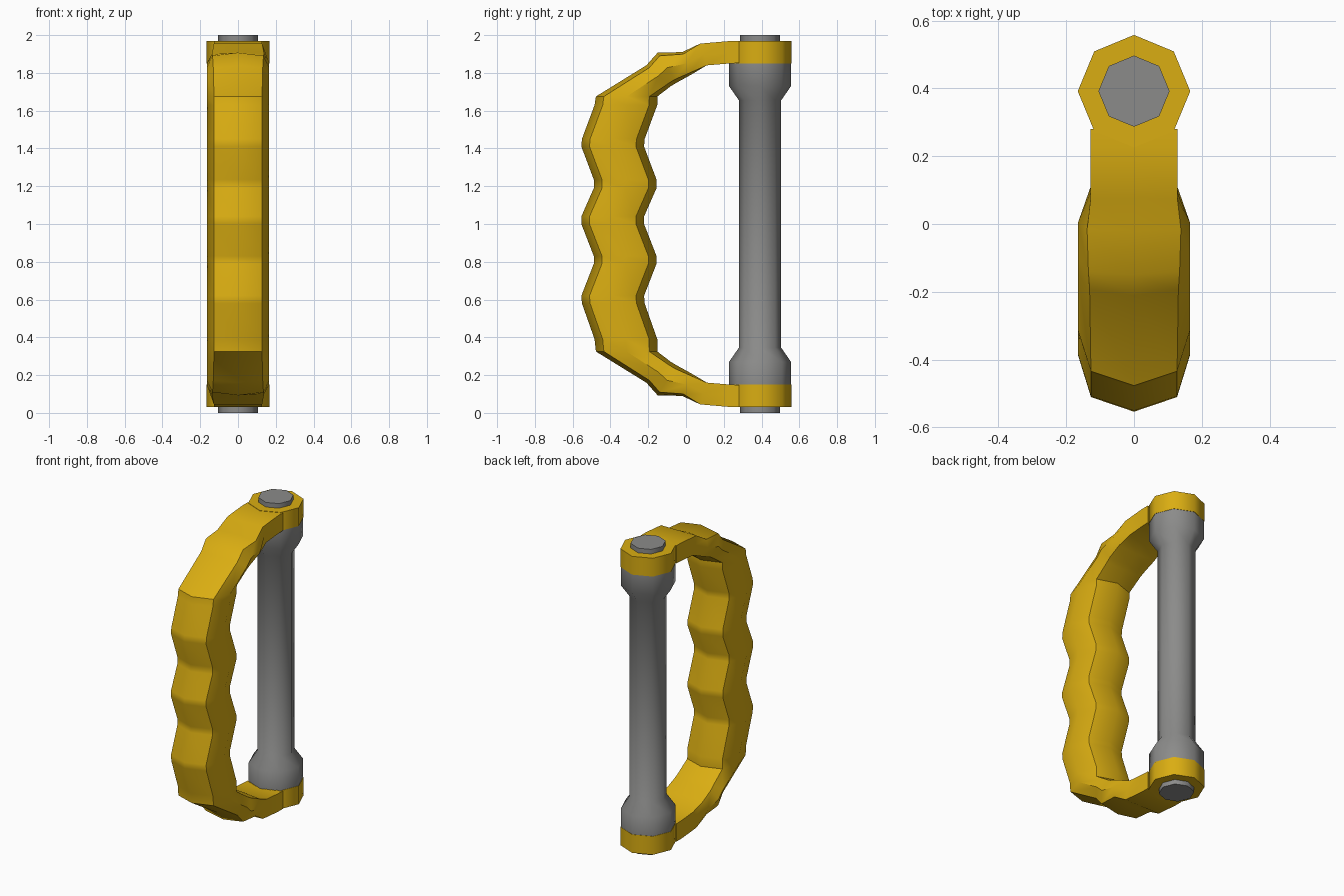
import bpy, bmesh, math

if "Cube" in bpy.data.objects:
    bpy.data.objects.remove(bpy.data.objects["Cube"])

def material(name, col):
    m = bpy.data.materials.new(name)
    m.diffuse_color = (*col, 1)
    m.use_nodes = True
    m.node_tree.nodes["Principled BSDF"].inputs["Base Color"].default_value = m.diffuse_color
    return m

YELLOW = material("yellow plastic", (0.70, 0.42, 0.006))
GREY = material("grey metal", (0.26, 0.26, 0.255))

def skin(name, rings, mat):
    """Join a list of equal-sized vertex rings into a closed tube."""
    bm = bmesh.new()
    vs = [[bm.verts.new(p) for p in r] for r in rings]
    n = len(vs[0])
    for a, b in zip(vs, vs[1:]):
        for i in range(n):
            j = (i + 1) % n
            bm.faces.new((a[i], a[j], b[j], b[i]))
    bm.faces.new(vs[0])
    bm.faces.new(vs[-1])
    bmesh.ops.recalc_face_normals(bm, faces=bm.faces)
    me = bpy.data.meshes.new(name)
    bm.to_mesh(me)
    bm.free()
    me.materials.append(mat)
    ob = bpy.data.objects.new(name, me)
    bpy.context.collection.objects.link(ob)
    bpy.context.view_layer.objects.active = ob
    ob.select_set(True)
    bpy.ops.object.shade_smooth_by_angle(angle=math.radians(48))
    ob.select_set(False)
    return ob

def lathe(name, profile, mat, cy=0.392):
    rings = [[(r * math.sin(k * math.pi / 4), cy + r * math.cos(k * math.pi / 4), z)
              for k in range(8)] for r, z in profile]
    return skin(name, rings, mat)

def section(outer, inner, w, s):
    """Eight-sided section between two side-view points; s = 1 is square."""
    d, x = 0.74 + 0.26 * s, 0.77 + 0.23 * s
    shape = [(1, 0), (d, x), (0, 1), (-d, x), (-1, 0), (-d, -x), (0, -1), (d, -x)]
    return [(w * h,
             (outer[0] + inner[0]) / 2 + (outer[0] - inner[0]) / 2 * c,
             (outer[1] + inner[1]) / 2 + (outer[1] - inner[1]) / 2 * c)
            for c, h in shape]

# arm sections from the rod eyelet to the grip (upper end)
arm = [((0.28, 1.968), (0.28, 1.852), 0.128, 1),
       ((0.225, 1.968), (0.23, 1.85), 0.128, 1),
       ((0.075, 1.955), (0.11, 1.84), 0.128, 1),
       ((-0.02, 1.91), (0.03, 1.792), 0.165, 0.3),
       ((-0.15, 1.907), (-0.05, 1.748), 0.165, 0.2),
       ((-0.21, 1.84), (-0.08, 1.73), 0.165, 0.1),
       ((-0.477, 1.675), (-0.152, 1.675), 0.165, 0)]
top = [section(*a) for a in arm]
bottom = [[(x, y, 2 - z) for x, y, z in r] for r in reversed(top)]
# finger waves: side-view centre and height, octagonal sections
waves = [(-0.318, 1.63), (-0.385, 1.45), (-0.388, 1.41), (-0.322, 1.235),
         (-0.322, 1.19), (-0.388, 1.04), (-0.388, 1.0), (-0.322, 0.83),
         (-0.322, 0.79), (-0.388, 0.62), (-0.385, 0.58), (-0.318, 0.39)]
grip = [section((y - 0.166, z), (y + 0.166, z), 0.165, 0) for y, z in waves]
skin("grip_handle", top + grip + bottom, YELLOW)

# octagonal eyelets around the rod ends
lathe("upper_eyelet", [(0.166, 1.85), (0.166, 1.97)], YELLOW)
lathe("lower_eyelet", [(0.166, 0.03), (0.166, 0.15)], YELLOW)

# rod with collars and protruding ends
half = [(0.105, 0), (0.105, 0.145), (0.164, 0.148), (0.164, 0.27), (0.112, 0.345)]
lathe("rod", half + [(r, 2 - z) for r, z in reversed(half)], GREY)
